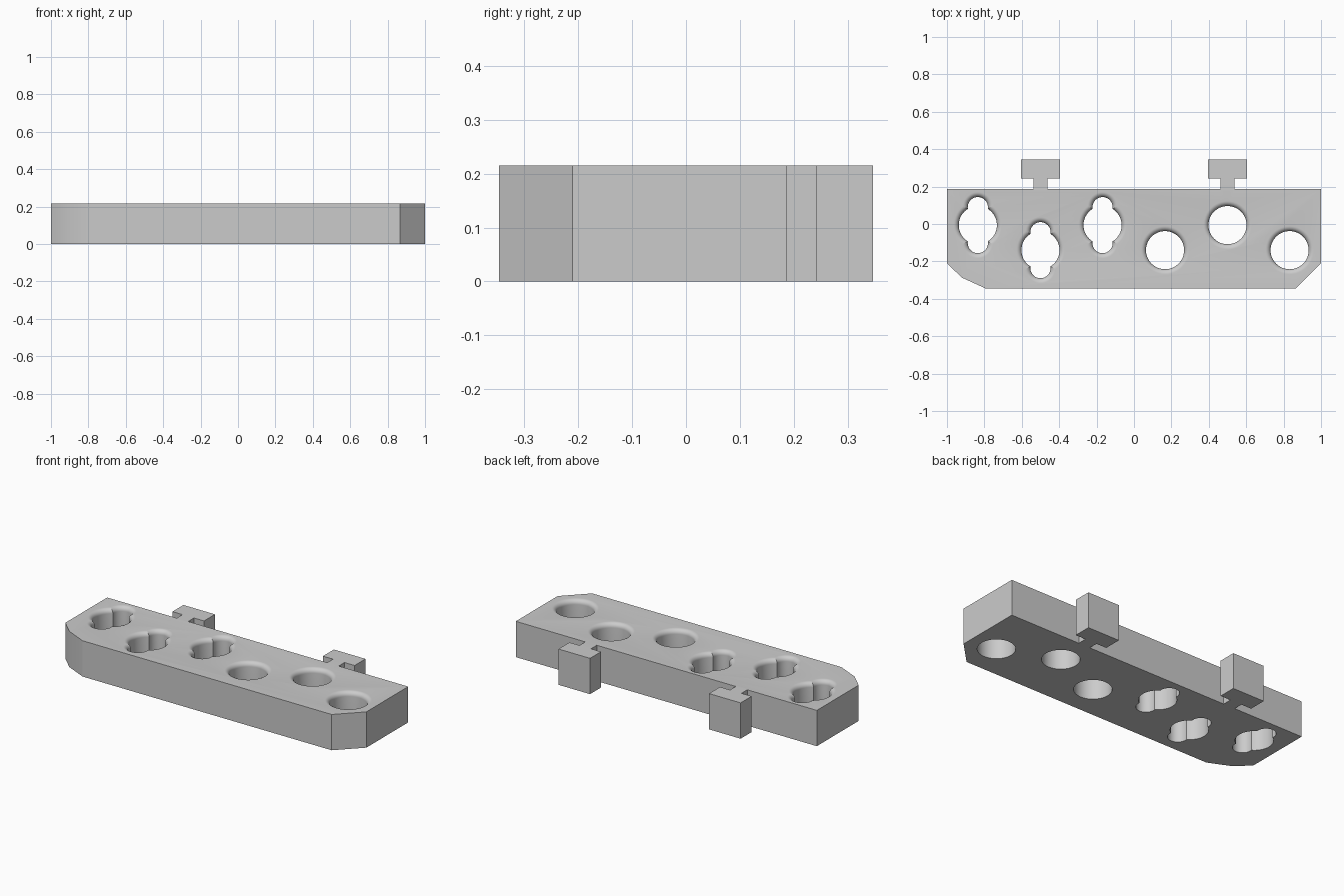
import bpy
import bmesh
import math

HEIGHT = 0.215
HOLE_R = 0.102
LOBE_R = 0.054
LOBE_OFFSET = 0.096
FILLET = 0.027

if "Cube" in bpy.data.objects:
    bpy.data.objects.remove(bpy.data.objects["Cube"], do_unlink=True)

grey = bpy.data.materials.new("plain grey")
grey.use_nodes = True
grey.diffuse_color = (0.6, 0.6, 0.6, 1)
grey.node_tree.nodes["Principled BSDF"].inputs["Base Color"].default_value = (0.6, 0.6, 0.6, 1)


def make_object(name, bm):
    bmesh.ops.recalc_face_normals(bm, faces=bm.faces)
    mesh = bpy.data.meshes.new(name)
    bm.to_mesh(mesh)
    bm.free()
    mesh.materials.append(grey)
    obj = bpy.data.objects.new(name, mesh)
    bpy.context.collection.objects.link(obj)
    return obj


def extrude_outline(name, points):
    bm = bmesh.new()
    face = bm.faces.new([bm.verts.new((x, y, 0)) for x, y in points])
    top = bmesh.ops.extrude_face_region(bm, geom=[face], use_keep_orig=True)["geom"]
    verts = [v for v in top if isinstance(v, bmesh.types.BMVert)]
    bmesh.ops.translate(bm, verts=verts, vec=(0, 0, HEIGHT))
    return make_object(name, bm)


def flared_cutter(x, y, radius, segments=48, steps=8):
    """Round cutter whose upper end flares into a rounded rim."""
    profile = [(radius, -0.1)]
    for i in range(steps + 1):
        a = math.pi / 2 * i / steps
        profile.append((radius + FILLET * (1 - math.cos(a)),
                        HEIGHT - FILLET + FILLET * math.sin(a)))
    profile.append((radius + FILLET, HEIGHT + 0.1))
    bm = bmesh.new()
    rings = []
    for r, z in profile:
        angles = [2 * math.pi * k / segments for k in range(segments)]
        rings.append([bm.verts.new((x + r * math.cos(a), y + r * math.sin(a), z)) for a in angles])
    for low, high in zip(rings, rings[1:]):
        for k in range(segments):
            n = (k + 1) % segments
            bm.faces.new((low[k], low[n], high[n], high[k]))
    bm.faces.new(rings[0][::-1])
    bm.faces.new(rings[-1])
    cutter = make_object("hole_cutter", bm)
    cutter.hide_render = True
    return cutter


# Plate outline with clipped front corners and two T-shaped tabs at the back
BACK, NECK_END, TAB_END = 0.187, 0.242, 0.346
outline = [(-1, -0.21), (-0.92, -0.287), (-0.79, -0.346), (0.865, -0.346), (1, -0.21), (1, BACK)]
for cx in (0.5, -0.5):
    half = [(0.038, BACK), (0.038, NECK_END), (0.105, NECK_END), (0.105, TAB_END)]
    outline += [(cx + dx, y) for dx, y in half]
    outline += [(cx - dx, y) for dx, y in reversed(half)]
outline.append((-1, BACK))
plate = extrude_outline("connector_plate", outline)

# Three lobed holes on the right half, three round holes on the left half
circles = []
for x, y in ((-0.835, -0.006), (-0.5, -0.14), (-0.168, -0.006)):
    circles.append((x, y, HOLE_R))
    circles += [(x, y + s * LOBE_OFFSET, LOBE_R) for s in (-1, 1)]
for x, y in ((0.166, -0.14), (0.5, -0.006), (0.832, -0.14)):
    circles.append((x, y, HOLE_R))

bpy.context.view_layer.objects.active = plate
for circle in circles:
    cutter = flared_cutter(*circle)
    mod = plate.modifiers.new("hole", "BOOLEAN")
    mod.operation = "DIFFERENCE"
    mod.solver = "EXACT"
    mod.object = cutter
    bpy.ops.object.modifier_apply(modifier=mod.name)
    bpy.data.objects.remove(cutter, do_unlink=True)

# Smooth hole walls and rims, sharp plate edges
bpy.ops.object.select_all(action="DESELECT")
plate.select_set(True)
bpy.ops.object.shade_smooth_by_angle(angle=math.radians(20))
